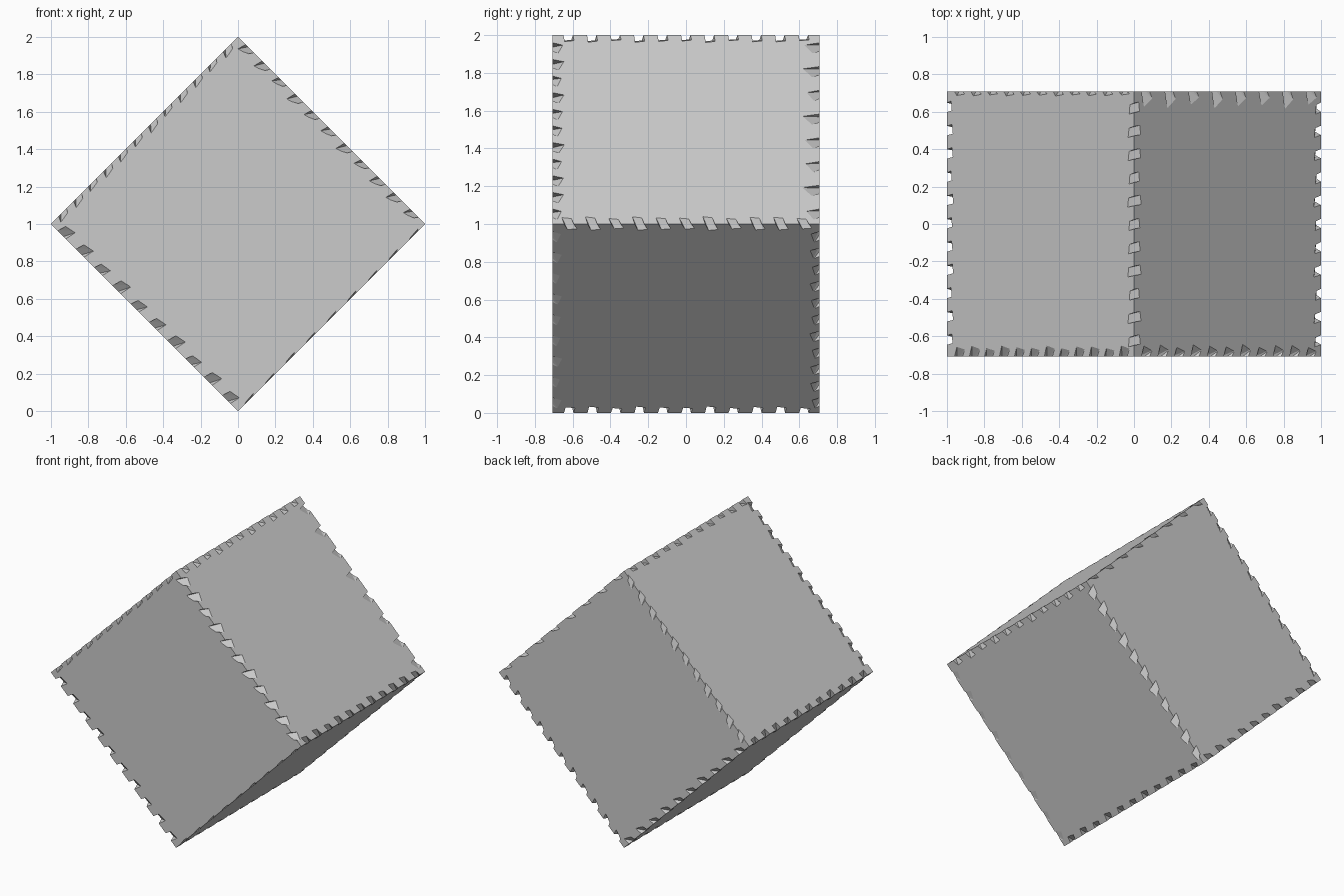
import bpy, bmesh, math
from mathutils import Vector as V

if "Cube" in bpy.data.objects:
    bpy.data.objects.remove(bpy.data.objects["Cube"])

H = math.sqrt(0.5)
TOP, RIGHT, BOTTOM, LEFT = V((0, 0, 2)), V((1, 0, 1)), V((0, 0, 0)), V((-1, 0, 1))
MID = V((0, 0, 1))
Y = V((0, 1, 0))


def finish(bm, name):
    bmesh.ops.recalc_face_normals(bm, faces=bm.faces[:])
    me = bpy.data.meshes.new(name)
    bm.to_mesh(me)
    bm.free()
    ob = bpy.data.objects.new(name, me)
    bpy.context.collection.objects.link(ob)
    return ob


# Cube balanced on one edge
bm = bmesh.new()
hull = [bm.verts.new(c + Y * s) for c in (TOP, RIGHT, BOTTOM, LEFT) for s in (-H, H)]
bmesh.ops.convex_hull(bm, input=hull)
bmesh.ops.dissolve_limit(bm, angle_limit=0.01, verts=bm.verts[:], edges=bm.edges[:])
cube = finish(bm, "tilted_cube")

cut = bmesh.new()


def chip(p, d, a, b, da, db, width, skew, taper):
    """One tapered chip sliced off the edge at p; da, db are its reach on both faces."""
    pts = []
    for t, k in ((-width / 2, 1.0), (width / 2, taper)):
        A, B = a * da * k + d * skew, b * db * k - d * skew * 0.5
        over = (A - B) * 0.4
        pts += [A + over + d * t, B - over + d * t, d * t - (a * da + b * db) * 0.5]
    tmp = bmesh.new()
    vs = [tmp.verts.new(p + q) for q in pts]
    res = bmesh.ops.convex_hull(tmp, input=vs)
    me = bpy.data.meshes.new("tmp")
    tmp.to_mesh(me)
    tmp.free()
    cut.from_mesh(me)
    bpy.data.meshes.remove(me)


def chips(p0, p1, a, b, da, db, n, width=0.055, skew=0.02, taper=0.7):
    d = (p1 - p0).normalized()
    for i in range(n):
        p = p0.lerp(p1, 0.06 + 0.88 * i / (n - 1))
        wob = 1 + 0.15 * math.sin(i * 2.4)
        chip(p, d, a, b, da * wob, db * wob, width, skew, taper)


# Chips on the four edges that run front to back
for c, n1, n2, skew in ((TOP, LEFT, RIGHT, -0.01), (RIGHT, BOTTOM, TOP, 0.02),
                        (BOTTOM, RIGHT, LEFT, 0.01), (LEFT, TOP, BOTTOM, 0.01)):
    chips(c - Y * H, c + Y * H, (n1 - c).normalized(), (n2 - c).normalized(),
          0.042, 0.048, 11, 0.05, skew, 0.85)

# Chips on the front and back rims: start, end, side, reach on slope, reach on cap, count, taper
rims = ((LEFT, TOP, -1, 0.05, 0.03, 12, 0.7), (TOP, RIGHT, -1, 0.055, 0.045, 11, 0.5),
        (BOTTOM, LEFT, -1, 0.045, 0.055, 10, 0.8), (RIGHT, BOTTOM, -1, 0.045, 0.008, 9, 0.5),
        (LEFT, TOP, 1, 0.02, 0.045, 11, 0.6), (TOP, RIGHT, 1, 0.08, 0.03, 8, 0.4),
        (BOTTOM, LEFT, 1, 0.035, 0.045, 10, 0.6), (RIGHT, BOTTOM, 1, 0.045, 0.04, 11, 0.6))
for p, q, s, slope, cap, n, taper in rims:
    inward = (MID - (p + q) / 2).normalized()
    chips(p + Y * H * s, q + Y * H * s, Y * -s, inward, slope, cap, n, 0.06, 0.02, taper)

cutter = finish(cut, "chip_cutter")
cutter.hide_render = True
cutter.hide_set(True)
mod = cube.modifiers.new("chips", "BOOLEAN")
mod.operation = "DIFFERENCE"
mod.solver = "EXACT"
mod.use_self = True
mod.object = cutter

# Apply the chips and remove the helper
dg = bpy.context.evaluated_depsgraph_get()
baked = bpy.data.meshes.new_from_object(cube.evaluated_get(dg))
cube.modifiers.clear()
cube.data = baked
bpy.data.objects.remove(cutter)
